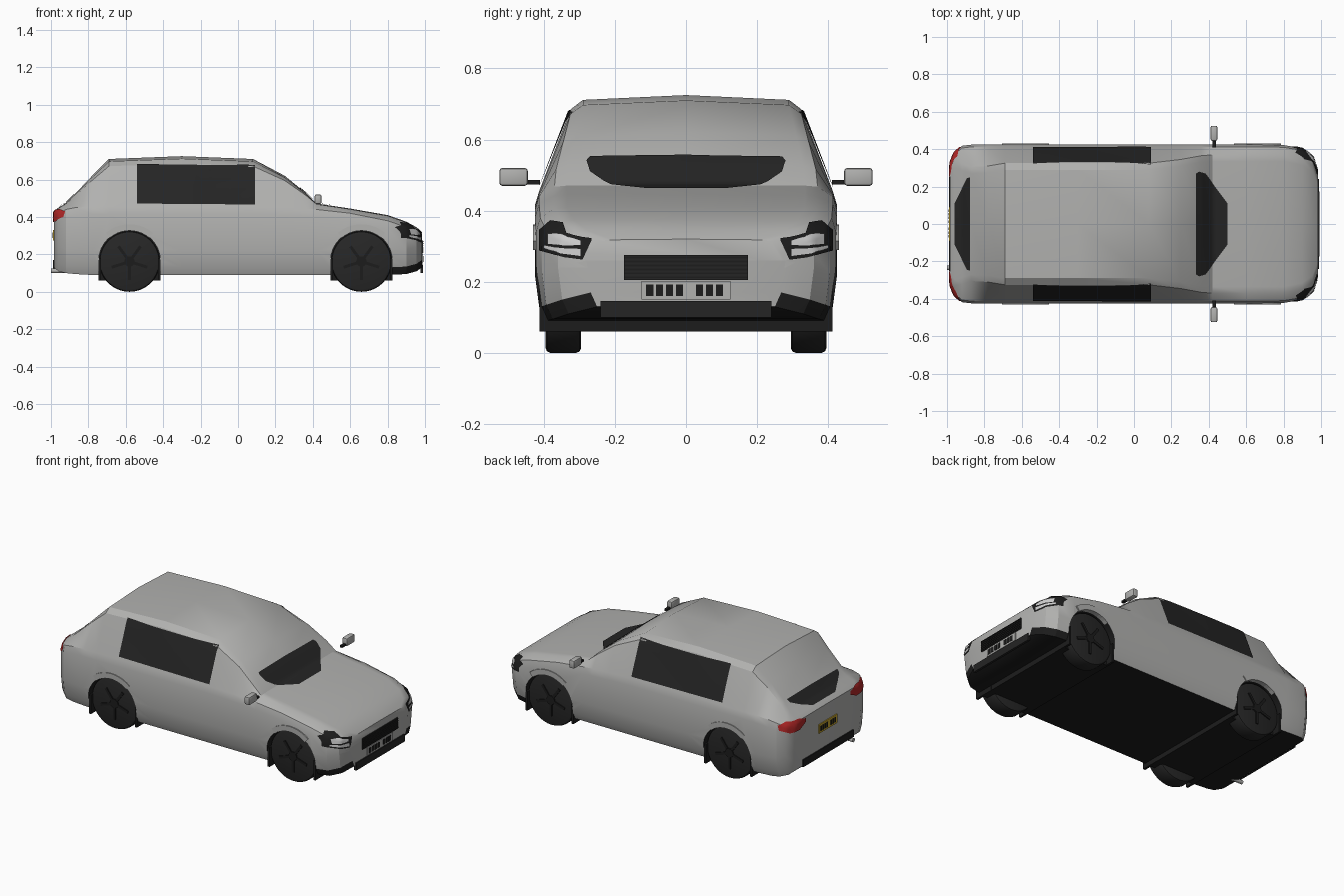
import bpy, bmesh, math
from mathutils import Vector, Matrix
from mathutils.bvhtree import BVHTree

if "Cube" in bpy.data.objects:
    bpy.data.objects.remove(bpy.data.objects["Cube"])


def material(name, r, g, b):
    m = bpy.data.materials.new(name)
    m.use_nodes = True
    m.diffuse_color = (r, g, b, 1)
    m.node_tree.nodes["Principled BSDF"].inputs["Base Color"].default_value = (r, g, b, 1)
    return m


SILVER = material("silver_paint", .44, .44, .43)
BLACK = material("black_plastic", .012, .012, .012)
GLASS = material("dark_glass", .018, .018, .018)
RUBBER = material("tyre_rubber", .02, .02, .02)
LENS = material("lamp_lens", .6, .6, .6)
RED = material("red_lamp", .45, .02, .02)
YELLOW = material("yellow_plate", .6, .4, .03)


def finish(name, bm, mats, smooth=None):
    me = bpy.data.meshes.new(name)
    bm.to_mesh(me)
    bm.free()
    for m in mats:
        me.materials.append(m)
    ob = bpy.data.objects.new(name, me)
    bpy.context.collection.objects.link(ob)
    if smooth:
        shade(ob, smooth)
    return ob


def shade(ob, angle):
    bpy.ops.object.select_all(action='DESELECT')
    ob.select_set(True)
    bpy.context.view_layer.objects.active = ob
    bpy.ops.object.shade_smooth_by_angle(angle=math.radians(angle))


def box(name, mat, lo, hi, bevel=0):
    lo, hi = Vector(lo), Vector(hi)
    bm = bmesh.new()
    bmesh.ops.create_cube(bm, size=1, matrix=Matrix.Translation((lo + hi) / 2)
                          @ Matrix.Diagonal((*(hi - lo), 1)))
    if bevel:
        bmesh.ops.bevel(bm, geom=bm.edges[:], offset=bevel, segments=2, affect='EDGES', profile=.5)
    return finish(name, bm, [mat], 40 if bevel else None)


def extrude_y(name, mat, outline, y0, y1):
    bm = bmesh.new()
    f = bm.faces.new([bm.verts.new((x, y0, z)) for x, z in outline])
    new = bmesh.ops.extrude_face_region(bm, geom=[f])["geom"]
    bmesh.ops.translate(bm, vec=(0, y1 - y0, 0), verts=[v for v in new if isinstance(v, bmesh.types.BMVert)])
    bmesh.ops.recalc_face_normals(bm, faces=bm.faces)
    return finish(name, bm, [mat])


# Body stations: x, half width, underside, beltline, roof half width, top
stations = [
    (-.983, .33, .13, .40, .30, .43), (-.96, .385, .11, .42, .33, .45),
    (-.92, .418, .10, .44, .32, .475), (-.87, .424, .095, .45, .305, .525),
    (-.78, .425, .09, .455, .31, .62), (-.69, .425, .09, .455, .325, .71),
    (-.3, .425, .09, .455, .325, .725), (.08, .425, .09, .455, .325, .71),
    (.25, .425, .09, .45, .345, .62), (.36, .425, .09, .445, .365, .53),
    (.42, .425, .09, .44, .37, .472), (.6, .425, .09, .42, .37, .445),
    (.8, .422, .09, .38, .37, .41), (.9, .405, .095, .345, .35, .375),
    (.955, .36, .11, .32, .31, .345), (.983, .28, .13, .28, .24, .32)]


def section(w, zb, belt, rw, zt):
    d = zt - belt
    half = [(w - .03, zb), (w - .012, zb + .04), (w, zb + .13), (w, belt - .04), (w - .012, belt),
            (rw, belt + .85 * d), (rw - .035, belt + .95 * d)]
    return [(0, zb)] + half + [(0, zt)] + [(-y, z) for y, z in reversed(half)]


bm = bmesh.new()
rings = [[bm.verts.new((s[0], y, z)) for y, z in section(*s[1:])] for s in stations]
count = len(rings[0])
for a, b in zip(rings, rings[1:]):
    for i in range(count):
        j = (i + 1) % count
        bm.faces.new((a[i], a[j], b[j], b[i]))
bm.faces.new(rings[0])
bm.faces.new(rings[-1])
bmesh.ops.recalc_face_normals(bm, faces=bm.faces)
# Dark underside and lower front corners
for f in bm.faces:
    c = f.calc_center_median()
    if f.normal.z < -.8 or (c.x > .85 and c.z < .145):
        f.material_index = 1
surface = BVHTree.FromBMesh(bm)
body = finish("body", bm, [SILVER, BLACK])

# Wheel wells cut from the body
R = .165
cutters = []
for wx in (-.58, .66):
    arch = [(wx + R * math.cos(math.pi * k / 16), .165 + R * math.sin(math.pi * k / 16)) for k in range(17)]
    for s in (-1, 1):
        cut = extrude_y("well_cutter", BLACK, arch + [(wx - R, -.1), (wx + R, -.1)], s * .27, s * .6)
        cut.hide_render = True
        mod = body.modifiers.new("well", 'BOOLEAN')
        mod.operation, mod.object, mod.solver = 'DIFFERENCE', cut, 'EXACT'
        mod.material_mode = 'TRANSFER'
        cutters.append(cut)
dg = bpy.context.evaluated_depsgraph_get()
cut_mesh = bpy.data.meshes.new_from_object(body.evaluated_get(dg))
body.modifiers.clear()
body.data = cut_mesh
for c in cutters:
    bpy.data.objects.remove(c)
shade(body, 28)


def decal(name, mat, axis, side, rows, lift=.004, n=8):
    """Thin patch laid on the body; each row is (u, v_low, v_high)."""
    lines = []
    for (u0, a0, b0), (u1, a1, b1) in zip(rows, rows[1:]):
        for k in range(n):
            t = k / n
            lines.append((u0 + (u1 - u0) * t, a0 + (a1 - a0) * t, b0 + (b1 - b0) * t))
    lines.append(rows[-1])
    out = Vector([side if a == axis else 0 for a in "xyz"])
    bm = bmesh.new()
    grid = []
    for u, lo, hi in lines:
        line = []
        for k in range(n + 1):
            v = lo + (hi - lo) * k / n
            start = Vector({"x": (0, u, v), "y": (u, 0, v), "z": (u, v, 0)}[axis]) + out * 3
            hit, normal, _, _ = surface.ray_cast(start, -out)
            line.append(bm.verts.new(hit + normal * lift) if hit else None)
        grid.append(line)
    for a, b in zip(grid, grid[1:]):
        for k in range(n):
            quad = (a[k], a[k + 1], b[k + 1], b[k])
            if None not in quad:
                f = bm.faces.new(quad)
                f.normal_update()
                if f.normal.dot(out) < 0:
                    f.normal_flip()
    return finish(name, bm, [mat], 30)


# Glass
decal("windscreen", GLASS, "z", 1, [(.33, -.27, .27), (.345, -.28, .28), (.38, -.27, .27), (.5, -.11, .11)])
decal("rear_window", GLASS, "z", 1, [(-.958, -.11, .11), (-.89, -.245, .245), (-.873, -.25, .25)])

for s, side in ((1, "left"), (-1, "right")):
    decal(side + "_side_window", GLASS, "y", s, [(-.54, .47, .68), (.09, .465, .675)], .005)

    # Lamps
    def lamp(name, mat, end, rows, lift):
        decal(side + name, mat, "x", end, [(s * u, a, b) for u, a, b in rows], lift, 5)
    lamp("_headlight", BLACK, 1, [(.265, .315, .322), (.29, .262, .325), (.335, .268, .335),
                                  (.345, .27, .365), (.38, .28, .37), (.41, .288, .345)], .004)
    lamp("_upper_lens", LENS, 1, [(.295, .302, .314), (.345, .302, .33), (.385, .305, .335)], .007)
    lamp("_lower_lens", LENS, 1, [(.295, .272, .292), (.35, .279, .294), (.395, .294, .302)], .007)
    lamp("_tail_light", RED, -1, [(.22, .40, .422), (.28, .372, .435), (.36, .375, .438), (.408, .40, .43)], .005)

    # Door mirrors
    y = sorted((s * .41, s * .475))
    box(side + "_mirror_arm", BLACK, (.42, y[0], .474), (.438, y[1], .486))
    y = sorted((s * .445, s * .525))
    box(side + "_mirror", SILVER, (.41, y[0], .47), (.446, y[1], .52), .008)

    # Wheels, arch flares and liners
    for wx, end in ((-.58, "rear"), (.66, "front")):
        name = end + "_" + side
        bm = bmesh.new()
        bmesh.ops.create_cone(bm, cap_ends=True, segments=40, radius1=.162, radius2=.162, depth=.1,
                              matrix=Matrix.Translation((wx, s * .345, .162)) @ Matrix.Rotation(math.pi / 2, 4, 'X'))
        rims = [e for e in bm.edges if abs(e.verts[0].co.y - e.verts[1].co.y) < .001]
        bmesh.ops.bevel(bm, geom=rims, offset=.014, segments=2, affect='EDGES', profile=.5)
        finish(name + "_tyre", bm, [RUBBER], 35)
        bm = bmesh.new()
        hub = Matrix.Translation((wx, s * .396, .162))
        for k in range(5):
            turn = Matrix.Rotation(math.tau * k / 5 + math.pi / 2, 4, 'Y')
            bmesh.ops.create_cube(bm, size=1, matrix=hub @ turn @ Matrix.Translation((.06, 0, 0))
                                  @ Matrix.Diagonal((.08, .01, .016, 1)))
        bmesh.ops.create_cone(bm, cap_ends=True, segments=20, radius1=.028, radius2=.028, depth=.012,
                              matrix=hub @ Matrix.Rotation(math.pi / 2, 4, 'X'))
        finish(name + "_spokes", bm, [BLACK])
        angles = [math.radians(50 + 8 * k) for k in range(11)]
        ring = [(wx + r * math.cos(a), .165 + r * math.sin(a))
                for r, seq in ((.162, angles), (.196, angles[::-1])) for a in seq]
        extrude_y(name + "_arch_flare", SILVER, ring, s * .40, s * .43)
        y = sorted((s * .28, s * .412))
        for d in (-1, 1):
            x = sorted((wx + d * .152, wx + d * .166))
            box(name + "_liner_leg", BLACK, (x[0], y[0], .06), (x[1], y[1], .18))

for wx, end in ((-.58, "rear"), (.66, "front")):
    box(end + "_axle_housing", BLACK, (wx - .165, -.36, .06), (wx + .165, .36, .12))

# Front grille, bumper board and number plate
box("grille", GLASS, (.975, -.175, .205), (.988, .175, .275))
for k in range(6):
    z = .21 + k * .0112
    box("grille_slat", BLACK, (.986, -.173, z), (.992, .173, z + .005))
box("bumper_board", GLASS, (.975, -.24, .10), (.99, .24, .146))
box("front_plate", SILVER, (.98, -.125, .15), (.988, .125, .202))
box("rear_plate", YELLOW, (-.989, -.09, .275), (-.98, .09, .33))
for k in range(8):
    if k != 4:
        y = -.112 + k * .028
        box("front_plate_mark", BLACK, (.987, y, .16), (.991, y + .02, .192))
        y *= -.7
        box("rear_plate_mark", BLACK, (-.992, y - .013, .287), (-.988, y, .318))

# Rear bumper strip and exhaust
box("rear_bumper_strip", BLACK, (-.99, -.25, .125), (-.975, .25, .17))
bm = bmesh.new()
bmesh.ops.create_cone(bm, cap_ends=True, segments=16, radius1=.012, radius2=.012, depth=.14,
                      matrix=Matrix.Translation((-.93, -.235, .112)) @ Matrix.Rotation(math.pi / 2, 4, 'Y'))
finish("exhaust", bm, [SILVER], 40)
